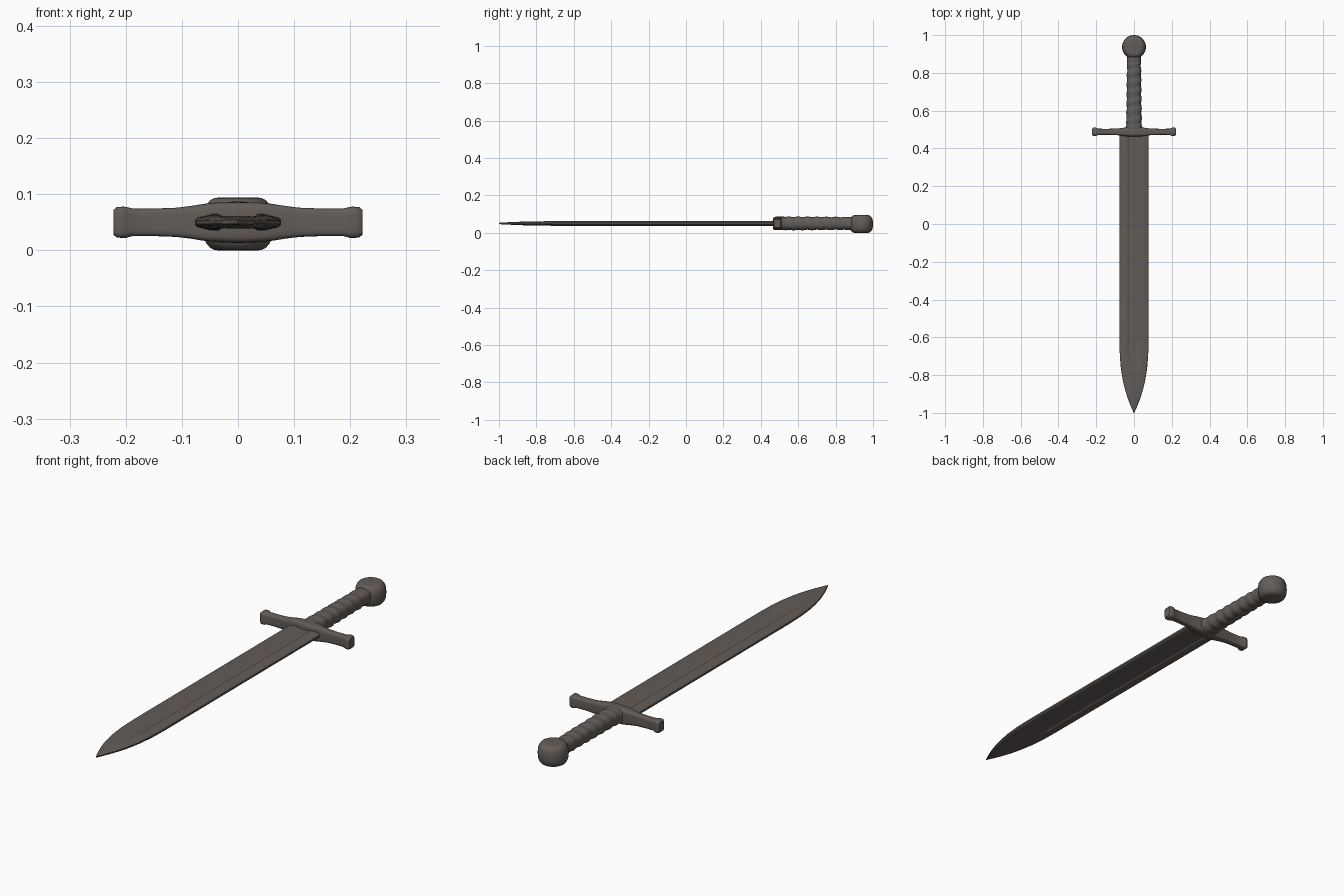
import bpy, bmesh, math
from mathutils import Vector

if "Cube" in bpy.data.objects:
    bpy.data.objects.remove(bpy.data.objects["Cube"])

mat = bpy.data.materials.new("dark grey brown metal")
mat.diffuse_color = (0.125, 0.108, 0.097, 1)
mat.use_nodes = True
mat.node_tree.nodes["Principled BSDF"].inputs["Base Color"].default_value = mat.diffuse_color


def skin(name, rings, angle=40):
    """Join rings of points into a closed, capped tube."""
    bm = bmesh.new()
    loops = [[bm.verts.new(p) for p in ring] for ring in rings]
    n = len(loops[0])
    for a, b in zip(loops, loops[1:]):
        for i in range(n):
            j = (i + 1) % n
            bm.faces.new((a[i], a[j], b[j], b[i]))
    bm.faces.new(loops[0])
    bm.faces.new(loops[-1])
    bmesh.ops.remove_doubles(bm, verts=bm.verts, dist=1e-6)
    bmesh.ops.recalc_face_normals(bm, faces=bm.faces)
    me = bpy.data.meshes.new(name)
    bm.to_mesh(me)
    bm.free()
    ob = bpy.data.objects.new(name, me)
    bpy.context.collection.objects.link(ob)
    me.materials.append(mat)
    bpy.ops.object.select_all(action='DESELECT')
    bpy.context.view_layer.objects.active = ob
    ob.select_set(True)
    bpy.ops.object.shade_smooth_by_angle(angle=math.radians(angle))
    return ob


def oval(center, u, v, ru, rv, power=2.0, n=40):
    """Superellipse ring: power 2 is an ellipse, higher is boxier."""
    pts = []
    for i in range(n):
        t = 2 * math.pi * i / n
        c, s = math.cos(t), math.sin(t)
        pts.append(Vector(center)
                   + Vector(u) * ru * math.copysign(abs(c) ** (2 / power), c)
                   + Vector(v) * rv * math.copysign(abs(s) ** (2 / power), s))
    return pts


X, Y, Z = (1, 0, 0), (0, 1, 0), (0, 0, 1)
MID = 0.05

# Blade: blunt-edged section with a shallow fuller, narrowing to a point
half = [(-1, .004), (-.94, .008), (-.62, .0135), (-.45, .0135), (-.36, .0095), (0, .009)]
top = half + [(-x, z) for x, z in reversed(half[:-1])]
section = top + [(x, -z) for x, z in reversed(top)]
stations = [(.485, .077, 1.1), (.42, .077, 1), (-.62, .077, 1), (-.70, .075, .95),
            (-.77, .069, .85), (-.83, .059, .75), (-.88, .047, .65), (-.93, .031, .5),
            (-.97, .015, .4), (-.99, .006, .3), (-1.0, .001, .2)]
rings = []
for y, w, t in stations:
    fade = min(1, max(0, (-.70 - y) / .13))      # fuller runs out near the tip
    ring = []
    for x, z in section:
        if abs(x) < .4:
            z = math.copysign(abs(z) + fade * (.0145 - abs(z)), z)
        ring.append((x * w, y, MID + z * t))
    rings.append(ring)
skin("blade", rings, 25)

# Crossguard: swollen middle, slim arms, flared end knobs
arm = [(0, .024, .036), (.035, .024, .0355), (.06, .021, .033), (.085, .018, .029),
       (.11, .0165, .026), (.15, .016, .0245), (.188, .0165, .0245), (.199, .021, .0275),
       (.205, .0225, .028), (.216, .022, .027), (.222, .017, .022)]
sides = [(-x, a, b) for x, a, b in reversed(arm[1:])] + arm
skin("crossguard", [oval((x, .488, MID), Y, Z, a, b, 4.5) for x, a, b in sides])

# Grip: oval handle with wound ridges, flaring into the guard
rings = []
N = 110
for k in range(N + 1):
    y = .495 + .395 * k / N
    s = k / N
    flare = .014 * max(0, 1 - (y - .495) / .035) ** 2
    ring = []
    for i, p in enumerate(oval((0, y, MID), X, Z, 1, 1, 2.4)):
        wind = math.sin(2 * math.pi * ((y - .5) / .05 + i / 40))
        bump = .0016 * wind if .53 < y < .85 else 0
        rx = .041 - .005 * s + flare + bump
        rz = .036 - .002 * s + bump
        ring.append((p.x * rx, y, MID + (p.z - MID) * rz))
    rings.append(ring)
skin("grip", rings, 50)

# Pommel: thick rounded disc with flattened faces
prof = [(0, .036), (.001, .043), (.005, .050), (.012, .056), (.022, .0605), (.035, .0625)]
prof += [(.047, .063)] + [(.094 - z, r) for z, r in reversed(prof)]
skin("pommel", [oval((0, .937, z), X, Y, r, r, 2, 48) for z, r in prof])
